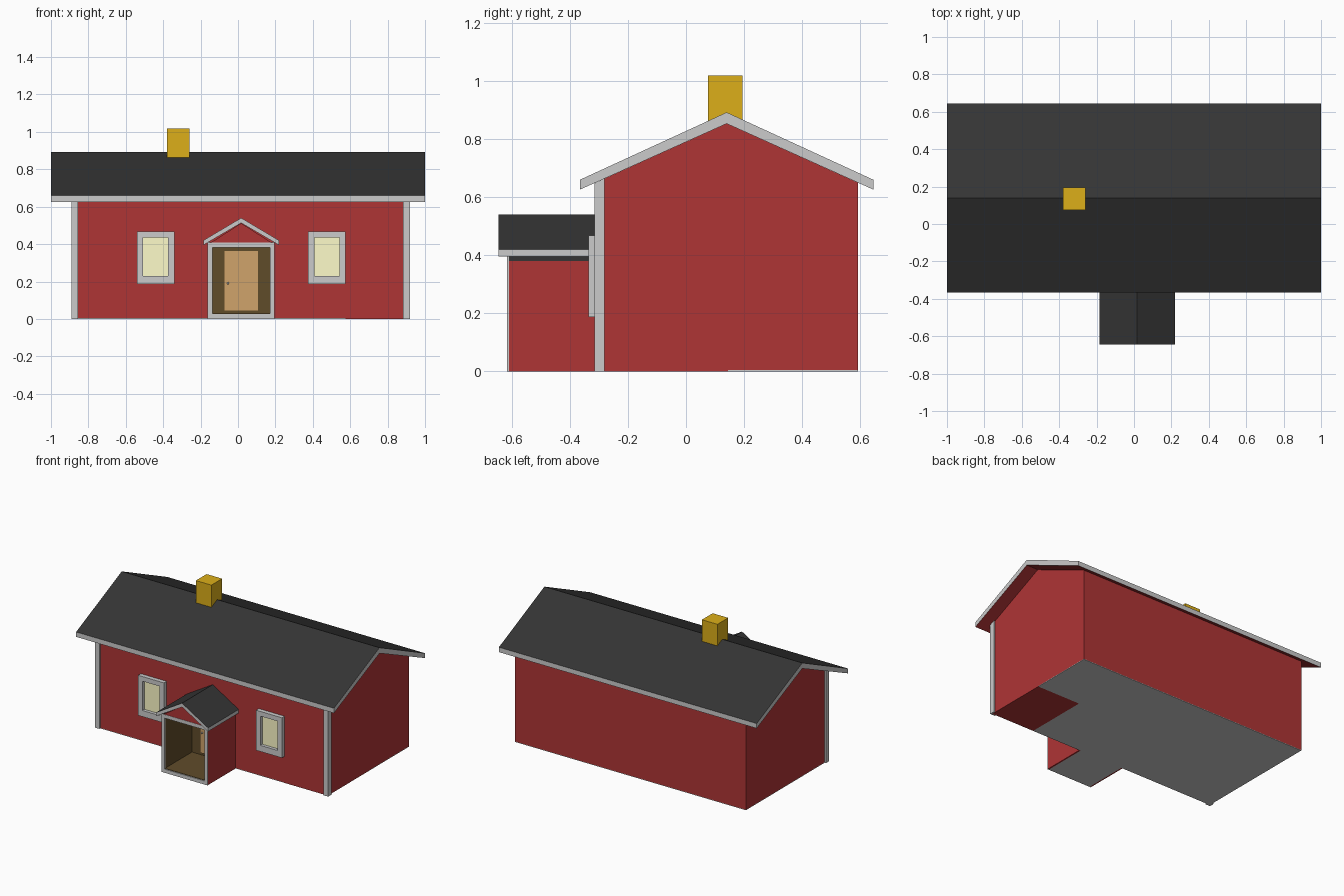
import bpy, bmesh
from mathutils import Vector

if "Cube" in bpy.data.objects:
    bpy.data.objects.remove(bpy.data.objects["Cube"])


def material(name, r, g, b):
    m = bpy.data.materials.new(name)
    m.diffuse_color = (r, g, b, 1)
    m.use_nodes = True
    m.node_tree.nodes["Principled BSDF"].inputs["Base Color"].default_value = m.diffuse_color
    return m


RED = material("red_paint", 0.43, 0.035, 0.036)
DARK = material("roofing", 0.035, 0.035, 0.035)
GOLD = material("ochre", 0.72, 0.43, 0.01)
GLASS = material("glass", 1.0, 0.98, 0.59)
DOOR = material("door_wood", 0.63, 0.37, 0.145)
BROWN = material("dark_wood", 0.117, 0.072, 0.023)
GREY = material("trim", 0.8, 0.8, 0.8)


def prism(name, pts, axis, a, b, *mats):
    """Extrude a 2D profile along an axis from a to b."""
    place = {"x": lambda u, v, t: (t, u, v),
             "y": lambda u, v, t: (u, t, v),
             "z": lambda u, v, t: (u, v, t)}[axis]
    bm = bmesh.new()
    lo = [bm.verts.new(place(u, v, a)) for u, v in pts]
    hi = [bm.verts.new(place(u, v, b)) for u, v in pts]
    bm.faces.new(lo)
    bm.faces.new(hi)
    for i in range(len(pts)):
        j = (i + 1) % len(pts)
        bm.faces.new((lo[i], lo[j], hi[j], hi[i]))
    bmesh.ops.recalc_face_normals(bm, faces=bm.faces)
    # roofs: second material on top faces, third on the undersides
    if len(mats) == 3:
        for f in bm.faces:
            f.normal_update()
            f.material_index = 1 if f.normal.z > 0.5 else 2 if f.normal.z < -0.5 else 0
    me = bpy.data.meshes.new(name)
    bm.to_mesh(me)
    bm.free()
    for m in mats:
        me.materials.append(m)
    ob = bpy.data.objects.new(name, me)
    bpy.context.collection.objects.link(ob)
    return ob


def box(name, x0, x1, y0, y1, z0, z1, mat):
    return prism(name, [(x0, y0), (x1, y0), (x1, y1), (x0, y1)], "z", z0, z1, mat)


def frame(name, x0, x1, z0, z1, w, y0, y1, bottom=None):
    """Rectangular trim frame facing the front."""
    bottom = w if bottom is None else bottom
    box(name + "_left", x0, x0 + w, y0, y1, z0, z1, GREY)
    box(name + "_right", x1 - w, x1, y0, y1, z0, z1, GREY)
    box(name + "_top", x0 + w, x1 - w, y0, y1, z1 - w, z1, GREY)
    box(name + "_bottom", x0 + w, x1 - w, y0, y1, z0, z0 + bottom, GREY)


RIDGE = 0.14


def under(y):
    """Height of the main roof underside."""
    return 0.853 - 0.45 * abs(y - RIDGE)


# main walls
F, B, L, R = -0.305, 0.593, -0.88, 0.91
prism("house_walls", [(F, 0.004), (B, 0.004), (B, under(B)), (RIDGE, 0.853), (F, under(F))],
      "x", L, R, RED)

# foundation underside with its painted corner
prism("floor", [(L, F), (0.575, F), (0.575, 0.145), (R, 0.145), (R, B), (L, B)], "z", 0, 0.004, GREY)
box("floor_corner", 0.575, R, F, 0.145, 0, 0.004, RED)

# main roof
prism("main_roof", [(-0.365, 0.626), (RIDGE, 0.853), (0.645, 0.626),
                    (0.645, 0.66), (RIDGE, 0.892), (-0.365, 0.66)], "x", -1, 1, GREY, DARK, RED)

# front corner boards
for side, x0, x1 in (("left", -0.89, -0.855), ("right", 0.882, 0.92)):
    prism("corner_board_" + side, [(-0.315, 0), (-0.28, 0), (-0.28, under(-0.28)),
                                   (-0.315, under(-0.315))], "x", x0, x1, GREY)

# chimney
box("chimney", -0.38, -0.26, 0.076, 0.195, 0.8, 1.018, GOLD)

# windows
for side, cx in (("left", -0.44), ("right", 0.475)):
    frame("window_frame_" + side, cx - 0.1, cx + 0.1, 0.187, 0.468, 0.033, -0.335, -0.3, 0.043)
    box("window_glass_" + side, cx - 0.07, cx + 0.07, -0.313, -0.3, 0.225, 0.438, GLASS)

# porch shell: red outside, dark wood lining
C, P = 0.017, -0.615
for side, s in (("left", -1), ("right", 1)):
    out, mid, inn = sorted((C + s * 0.178, C + s * 0.168)), None, sorted((C + s * 0.168, C + s * 0.156))
    box("porch_wall_" + side, *out, P + 0.001, F, 0, 0.38, RED)
    box("porch_lining_" + side, *inn, P + 0.004, F, 0.004, 0.39, BROWN)
    box("porch_beam_" + side, *out, P + 0.001, F, 0.38, 0.41, DARK)
box("porch_base", C - 0.168, C + 0.168, P + 0.002, F, 0, 0.02, GREY)
box("porch_floor", C - 0.157, C + 0.157, P + 0.004, F, 0.02, 0.028, BROWN)
box("porch_ceiling", C - 0.168, C + 0.168, P + 0.004, F, 0.385, 0.4, BROWN)
box("porch_back_wall", C - 0.157, C + 0.157, F - 0.006, F, 0.028, 0.385, BROWN)

# porch front trim, gable and roof
frame("porch_frame", C - 0.179, C + 0.179, 0, 0.408, 0.025, P - 0.002, P + 0.005)
prism("porch_gable", [(C - 0.175, 0.4), (C + 0.175, 0.4), (C, 0.512)], "y", P, F, RED)
prism("porch_roof", [(C - 0.202, 0.395), (C, 0.513), (C + 0.202, 0.395),
                     (C + 0.202, 0.42), (C, 0.54), (C - 0.202, 0.42)],
      "y", -0.645, F, GREY, DARK, DARK)

# door and knob
box("door", C - 0.089, C + 0.089, F - 0.014, F, 0.045, 0.362, DOOR)
bm = bmesh.new()
bmesh.ops.create_icosphere(bm, subdivisions=1, radius=0.007)
bmesh.ops.translate(bm, verts=bm.verts, vec=Vector((-0.053, F - 0.018, 0.19)))
me = bpy.data.meshes.new("door_knob")
bm.to_mesh(me)
bm.free()
me.materials.append(GREY)
bpy.context.collection.objects.link(bpy.data.objects.new("door_knob", me))
